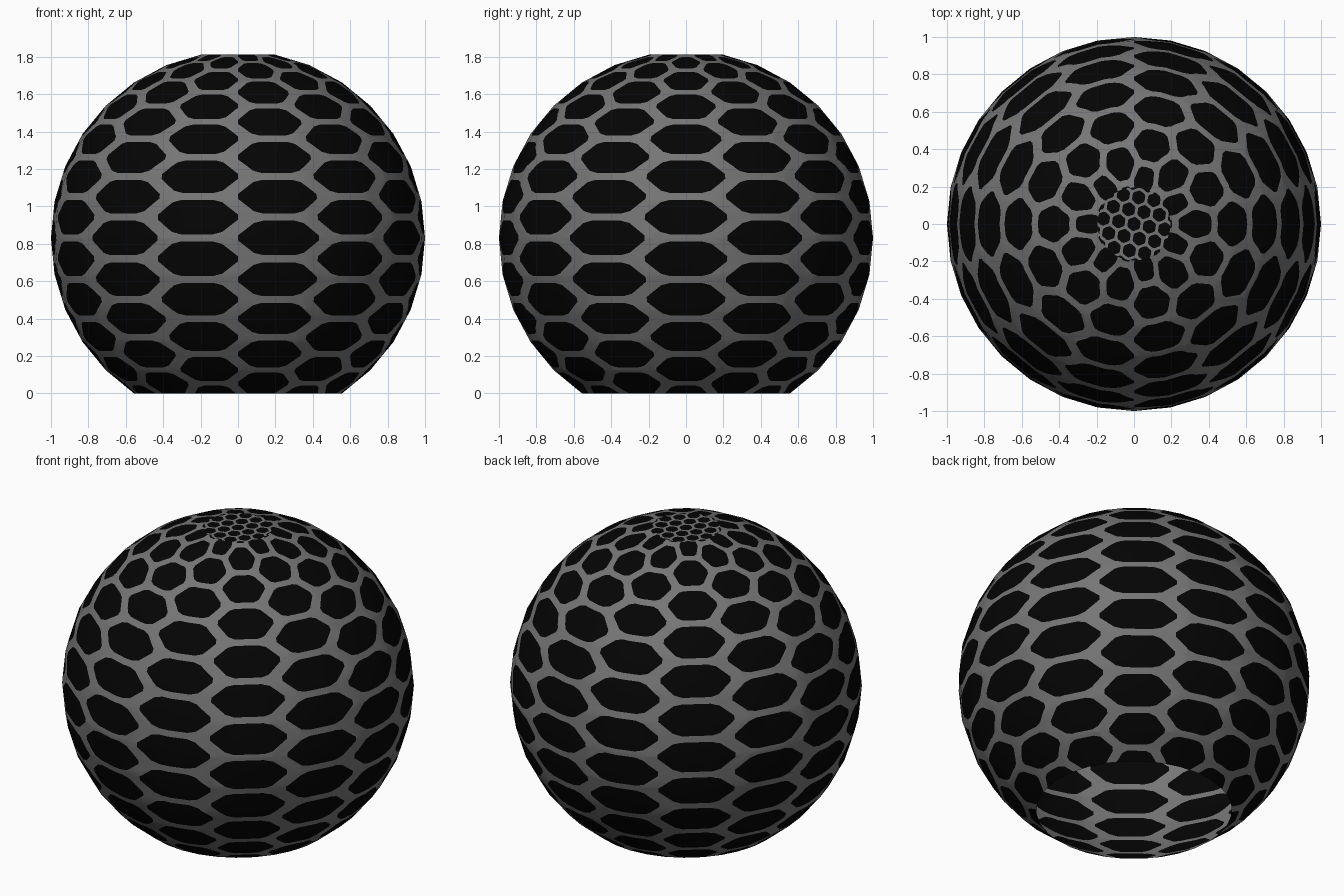
import bpy, bmesh, math
from mathutils import Vector

if "Cube" in bpy.data.objects:
    bpy.data.objects.remove(bpy.data.objects["Cube"])

SEG, STEP = 32, math.radians(11.25)      # facets around, angle per facet
CZ = math.cos(3 * STEP)                  # sphere centre height, open base on z = 0
V0, V1 = -5, 7                           # ring range (0 = equator)
COLS = 14                                # honeycomb columns around


def material(name, c):
    m = bpy.data.materials.new(name)
    m.diffuse_color = (c, c, c, 1)
    m.use_nodes = True
    m.node_tree.nodes["Principled BSDF"].inputs["Base Color"].default_value = m.diffuse_color
    return m


MATS = [material("grey_mesh", 0.18), material("black_cells", 0.0013)]


def add_cell(bm, cx, cy, rx, ry, sx=0.81, sy=0.83, round_=0.14):
    """One hexagonal tile: black rounded hexagon inside a grey border."""
    dirs = ((1, 0), (.5, 1), (-.5, 1), (-1, 0), (-.5, -1), (.5, -1))
    out = [Vector((cx + dx * rx, cy + dy * ry, 0)) for dx, dy in dirs]
    inn = [Vector((cx + dx * rx * sx, cy + dy * ry * sy, 0)) for dx, dy in dirs]
    o = [bm.verts.new(p) for p in out]
    before = [bm.verts.new(inn[i].lerp(inn[i - 1], round_)) for i in range(6)]
    after = [bm.verts.new(inn[i].lerp(inn[(i + 1) % 6], round_)) for i in range(6)]
    ring = []
    for i in range(6):
        j = (i + 1) % 6
        ring += [before[i], after[i]]
        bm.faces.new((o[i], after[i], before[i]))
        bm.faces.new((o[i], o[j], before[j], after[i]))
    bm.faces.new(ring).material_index = 1


def cut(bm, co, no, clear=False):
    bmesh.ops.bisect_plane(bm, geom=bm.verts[:] + bm.edges[:] + bm.faces[:], dist=1e-5,
                           plane_co=co, plane_no=no, clear_outer=clear)


def finish(bm, name, smooth):
    bmesh.ops.remove_doubles(bm, verts=bm.verts, dist=1e-4)
    for f in bm.faces:
        f.smooth = smooth
    me = bpy.data.meshes.new(name)
    bm.to_mesh(me)
    bm.free()
    for m in MATS:
        me.materials.append(m)
    ob = bpy.data.objects.new(name, me)
    bpy.context.collection.objects.link(ob)


def sphere_point(i, j):
    a, e = i * STEP, j * STEP
    return Vector((math.cos(a) * math.cos(e), math.sin(a) * math.cos(e), CZ + math.sin(e)))


# Round shell: honeycomb laid out flat, cut along facet lines, then wrapped
bm = bmesh.new()
row, col = 8 / 7, SEG / COLS
for k in range(-1, COLS + 2):
    for j in range(-6, 8):
        add_cell(bm, col * k, row * (j + 0.5 * ((k + 1) % 2)), col * 2 / 3, row / 2)
cut(bm, (0, 0, 0), (-1, 0, 0), True)
cut(bm, (SEG, 0, 0), (1, 0, 0), True)
cut(bm, (0, V0, 0), (0, -1, 0), True)
cut(bm, (0, V1, 0), (0, 1, 0), True)
for i in range(1, SEG):
    cut(bm, (i, 0, 0), (1, 0, 0))
for j in range(V0 + 1, V1):
    cut(bm, (0, j, 0), (0, 1, 0))
for v in bm.verts:
    u, w = v.co.x, v.co.y
    i = min(max(math.floor(u), 0), SEG - 1)
    j = min(max(math.floor(w), V0), V1 - 1)
    low = sphere_point(i, j).lerp(sphere_point(i + 1, j), u - i)
    high = sphere_point(i, j + 1).lerp(sphere_point(i + 1, j + 1), u - i)
    v.co = low.lerp(high, w - j)
finish(bm, "round_shell", True)

# Flat top cap: finer honeycomb trimmed to the top ring
bm = bmesh.new()
r = 0.048
for k in range(-6, 7):
    for j in range(-6, 7):
        add_cell(bm, 1.5 * r * k, math.sqrt(3) * r * (j + 0.5 * (k % 2)), r, r * math.sqrt(3) / 2)
turn = math.radians(20)
for v in bm.verts:
    x, y = v.co.x, v.co.y
    v.co = (x * math.cos(turn) - y * math.sin(turn), x * math.sin(turn) + y * math.cos(turn), 0)
apothem = math.cos(V1 * STEP) * math.cos(STEP / 2)
for i in range(SEG):
    a = (i + 0.5) * STEP
    n = Vector((math.cos(a), math.sin(a), 0))
    cut(bm, n * apothem, n, True)
for v in bm.verts:
    v.co.z = CZ + math.sin(V1 * STEP)
finish(bm, "top_cap", False)
